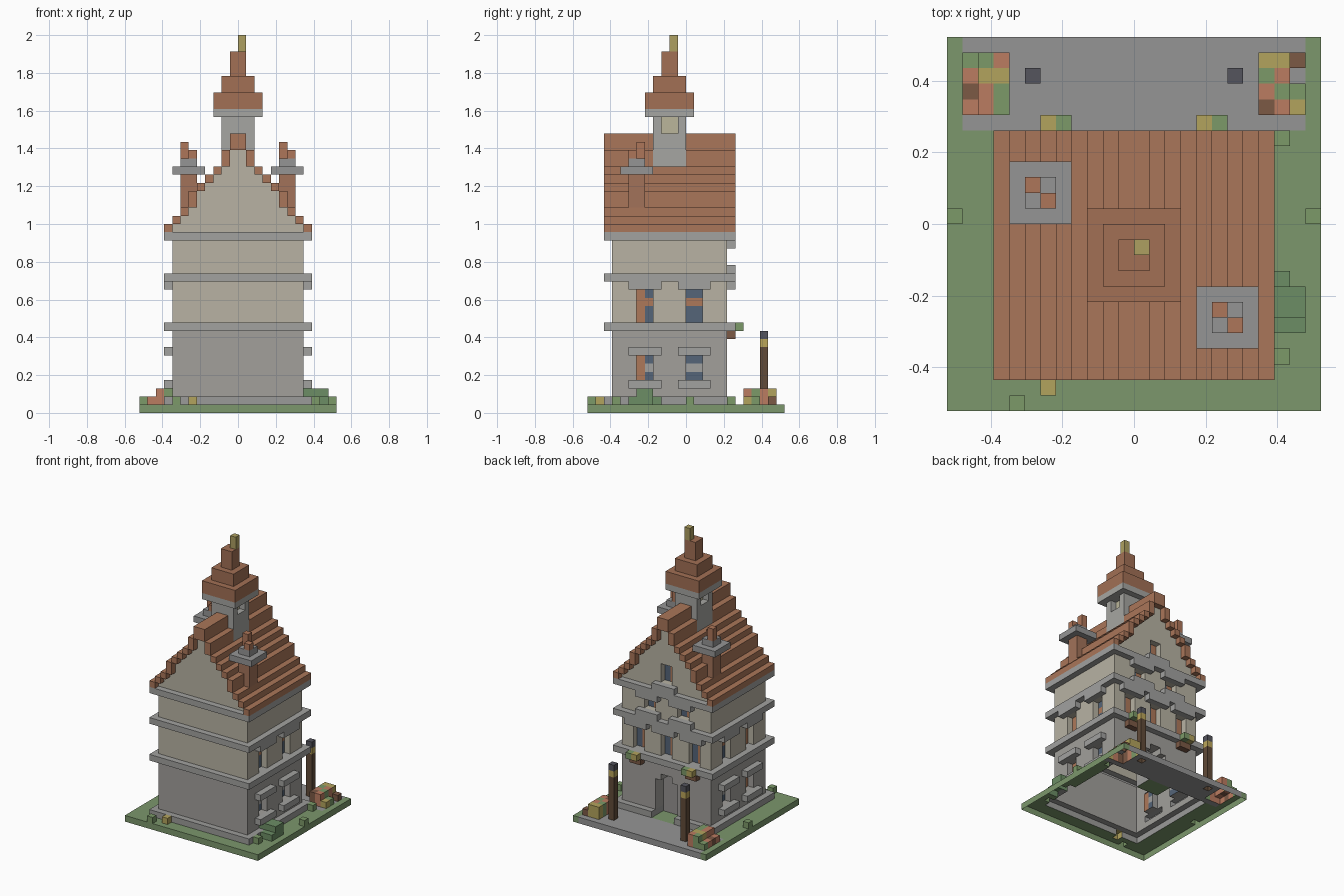
import bpy, bmesh

if "Cube" in bpy.data.objects:
    bpy.data.objects.remove(bpy.data.objects["Cube"])

U = 1 / 23          # size of one block
vox = {}            # (i, j, k) -> part name

COL = {
    "lawn": (0.20, 0.31, 0.15), "paving": (0.30, 0.30, 0.30), "plinth": (0.33, 0.33, 0.32),
    "lower_wall": (0.36, 0.35, 0.33), "upper_wall": (0.48, 0.45, 0.37), "trim": (0.36, 0.36, 0.35),
    "glass": (0.09, 0.13, 0.19), "window_frame": (0.42, 0.19, 0.10), "roof": (0.40, 0.18, 0.10),
    "chimney_shaft": (0.36, 0.17, 0.10), "chimney_cap": (0.30, 0.30, 0.30), "chimney_pot": (0.42, 0.18, 0.10),
    "cupola_wall": (0.38, 0.38, 0.36), "cupola_light": (0.50, 0.47, 0.33), "spire": (0.36, 0.16, 0.09),
    "finial": (0.42, 0.35, 0.12), "lamp_post": (0.12, 0.07, 0.04), "lamp_glow": (0.50, 0.38, 0.10),
    "lamp_cap": (0.09, 0.09, 0.11), "flower_box": (0.20, 0.10, 0.06), "yellow_flowers": (0.45, 0.37, 0.11),
    "red_flowers": (0.50, 0.20, 0.12), "leaves": (0.20, 0.32, 0.14), "bush": (0.15, 0.27, 0.13),
    "door": (0.30, 0.29, 0.28),
}


def fill(part, x, y, z):
    """Fill a block range; part None carves it away."""
    for i in range(*x):
        for j in range(*y):
            for k in range(*z):
                if part is None:
                    vox.pop((i, j, k), None)
                else:
                    vox[i, j, k] = part


def sides(part, x, y, z):
    """Fill on the right and mirrored on the left."""
    fill(part, x, y, z)
    fill(part, (-x[1], -x[0]), y, z)


# ground
fill("lawn", (-12, 12), (-12, 12), (0, 1))
fill("paving", (-11, 11), (6, 12), (0, 1))

# house body
fill("lower_wall", (-8, 8), (-9, 5), (1, 10))
fill("upper_wall", (-8, 8), (-9, 5), (10, 22))
fill("plinth", (-9, 9), (-10, 6), (1, 2))
for k in (10, 16, 21):
    fill("trim", (-9, 9), (-10, 6), (k, k + 1))

# stepped roof over the solid gable
low = 22
for c, top in zip(range(8, -1, -1), (23, 24, 25, 27, 28, 29, 30, 32, 34)):
    if c < 8:
        sides("upper_wall", (c, c + 1), (-9, 5), (22, low))
    sides("roof", (c, c + 1), (-10, 6), (low, top))
    low = top

# side windows
for y in (-6, 0):
    sides("trim", (8, 9), (y - 1, y + 3), (3, 4))
    sides("trim", (8, 9), (y - 1, y + 3), (7, 8))
    sides("trim", (8, 9), (y - 1, y + 3), (15, 16))
    for z0, z1, bar, frame in ((4, 7, 5, "trim"), (11, 15, 13, "window_frame")):
        sides(None, (7, 8), (y, y + 2), (z0, z1))
        sides("glass", (6, 7), (y, y + 2), (z0, z1))
        sides(frame, (6, 7), (y, y + 2), (bar, bar + 1))
        if y == -6:
            sides("window_frame", (6, 7), (y, y + 1), (z0, z1))


# back windows
def back_window(x, z0, z1):
    fill(None, (x, x + 2), (4, 5), (z0, z1))
    fill("glass", (x, x + 2), (3, 4), (z0, z1))
    fill("window_frame", (x, x + 1), (3, 4), (z0, z1))


for x in (-6, -1, 4):
    back_window(x, 11, 15)
    fill("trim", (x - 1, x + 3), (5, 6), (15, 16))
for x in (-4, 2):
    back_window(x, 18, 20)
    fill("trim", (x - 1, x + 3), (5, 6), (17, 18))
    fill("trim", (x - 1, x + 3), (5, 6), (20, 21))
back_window(-1, 23, 26)
fill("trim", (-2, 2), (5, 6), (22, 23))

# doorway with a stepped arch
fill(None, (-2, 2), (3, 6), (1, 7))
fill(None, (-1, 1), (3, 5), (7, 8))
fill("door", (-2, 2), (2, 3), (1, 8))

# flower boxes at the back
for x in (-6, 4):
    fill("flower_box", (x, x + 2), (5, 6), (9, 10))
    fill("yellow_flowers", (x, x + 1), (6, 7), (10, 11))
    fill("leaves", (x + 1, x + 2), (6, 7), (10, 11))

# chimneys
for x, y in ((-8, 0), (4, -8)):
    fill("chimney_shaft", (x + 1, x + 3), (y + 1, y + 3), (25, 29))
    fill("chimney_cap", (x, x + 4), (y, y + 4), (29, 30))
    fill("chimney_cap", (x + 1, x + 3), (y + 1, y + 3), (30, 31))
    fill("chimney_pot", (x + 1, x + 2), (y + 2, y + 3), (31, 33))
    fill("chimney_pot", (x + 2, x + 3), (y + 1, y + 2), (31, 32))

# cupola and spire
fill("cupola_wall", (-2, 2), (-4, 0), (30, 36))
sides(None, (1, 2), (-3, -1), (34, 36))
fill("cupola_light", (-1, 1), (-3, -1), (34, 36))
fill("cupola_wall", (-3, 3), (-5, 1), (36, 37))
for r, z0, z1 in ((3, 37, 39), (2, 39, 41), (1, 41, 44)):
    fill("spire", (-r, r), (-2 - r, -2 + r), (z0, z1))
fill("finial", (0, 1), (-2, -1), (44, 46))

# lamp posts
sides("lamp_post", (6, 7), (9, 10), (1, 8))
sides("lamp_glow", (6, 7), (9, 10), (8, 9))
sides("lamp_cap", (6, 7), (9, 10), (9, 10))

# flower beds at the back corners, rows from back to front
KEY = {"g": "leaves", "y": "yellow_flowers", "r": "red_flowers", "b": "flower_box"}
for x0, rows in ((-11, ("ggr", "ryy", "brg", "rrg")), (8, ("yyb", "gr.", "rgg", "bry"))):
    for r, row in enumerate(rows):
        for c, ch in enumerate(row):
            if ch != ".":
                x, y = x0 + c, 10 - r
                edge = x in (-11, 10)
                fill("leaves", (x, x + 1), (y, y + 1), (1, 2))
                fill(KEY[ch], (x, x + 1), (y, y + 1), (1, 2 if edge else 3))

# bush and grass tufts
fill("bush", (9, 11), (-7, -4), (1, 2))
fill("bush", (9, 10), (-4, -3), (1, 2))
fill("bush", (8, 11), (-6, -4), (2, 3))
for x, y in ((-8, -12), (-12, 0), (11, 0), (9, 5), (9, -9)):
    fill("leaves", (x, x + 1), (y, y + 1), (1, 2))
fill("yellow_flowers", (-6, -5), (-11, -10), (1, 2))

# one object per part, outer faces only
for part, colour in COL.items():
    bm = bmesh.new()
    verts = {}
    for p in [q for q, n in vox.items() if n == part]:
        for a in range(3):
            b, c = (a + 1) % 3, (a + 2) % 3
            for s in (0, 1):
                nb = list(p)
                nb[a] += 2 * s - 1
                if tuple(nb) in vox or nb[2] < 0:
                    continue
                ring = []
                for db, dc in ((0, 0), (1, 0), (1, 1), (0, 1)):
                    v = list(p)
                    v[a] += s
                    v[b] += db
                    v[c] += dc
                    v = tuple(v)
                    if v not in verts:
                        verts[v] = bm.verts.new([t * U for t in v])
                    ring.append(verts[v])
                bm.faces.new(ring if s else ring[::-1])
    mesh = bpy.data.meshes.new(part)
    bm.to_mesh(mesh)
    bm.free()
    mat = bpy.data.materials.new(part)
    mat.diffuse_color = (*colour, 1)
    mat.use_nodes = True
    mat.node_tree.nodes["Principled BSDF"].inputs["Base Color"].default_value = mat.diffuse_color
    mesh.materials.append(mat)
    bpy.context.collection.objects.link(bpy.data.objects.new(part, mesh))
